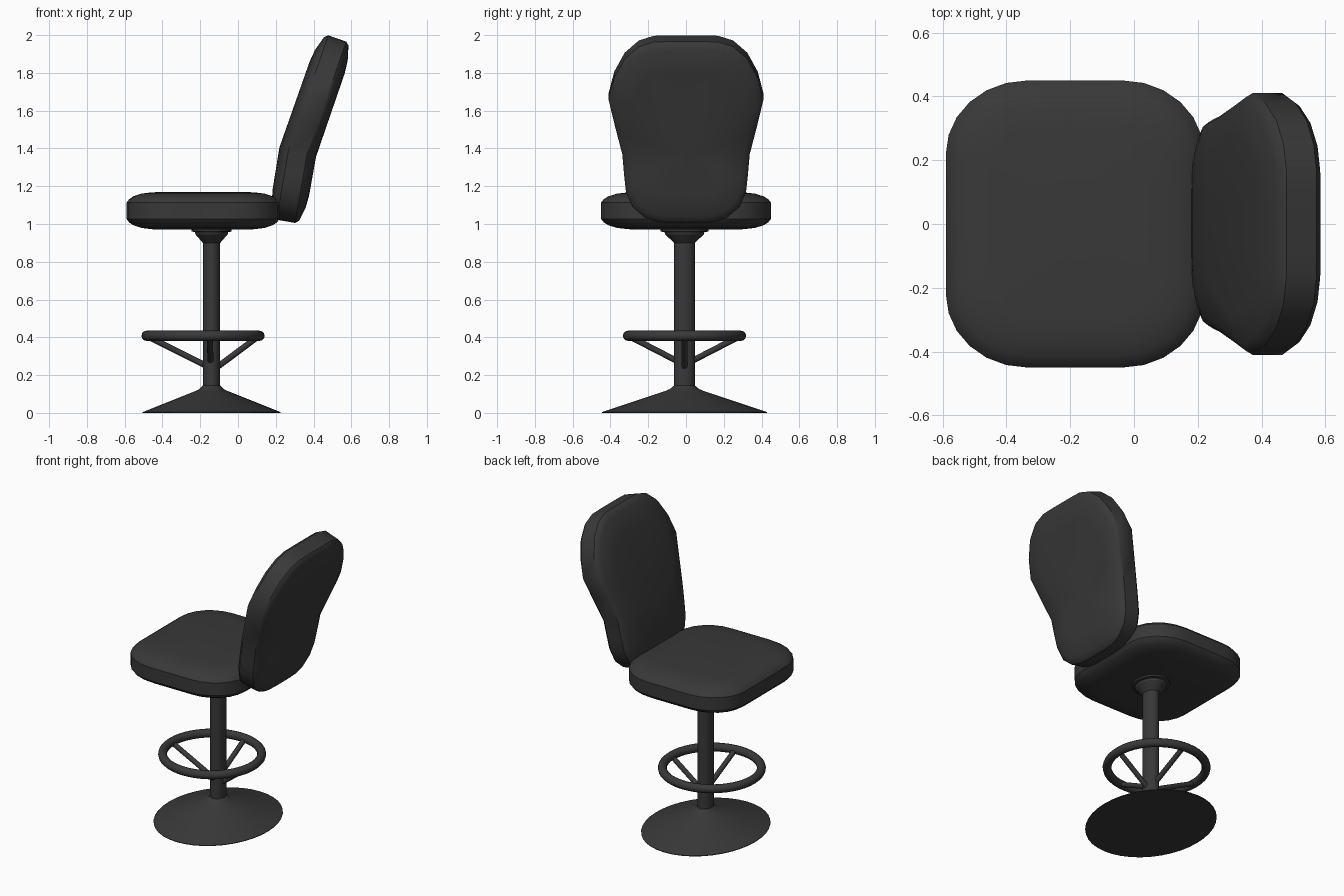
import bpy, bmesh, math
from mathutils import Vector

if "Cube" in bpy.data.objects:
    bpy.data.objects.remove(bpy.data.objects["Cube"])

dark = bpy.data.materials.new("dark_grey")
dark.diffuse_color = (0.04, 0.04, 0.04, 1)
dark.use_nodes = True
dark.node_tree.nodes["Principled BSDF"].inputs["Base Color"].default_value = dark.diffuse_color
CX, CY = -0.14, -0.008          # pedestal axis
RX = -0.185                     # foot ring centre


def finish(bm, name, angle=35):
    bmesh.ops.recalc_face_normals(bm, faces=bm.faces)
    me = bpy.data.meshes.new(name)
    bm.to_mesh(me)
    bm.free()
    ob = bpy.data.objects.new(name, me)
    bpy.context.collection.objects.link(ob)
    me.materials.append(dark)
    bpy.ops.object.select_all(action='DESELECT')
    bpy.context.view_layer.objects.active = ob
    ob.select_set(True)
    bpy.ops.object.shade_smooth_by_angle(angle=math.radians(angle))
    return ob


def skin(bm, rings, closed=False):
    n = len(rings[0])
    pairs = list(zip(rings, rings[1:])) + ([(rings[-1], rings[0])] if closed else [])
    for a, b in pairs:
        for i in range(n):
            j = (i + 1) % n
            bm.faces.new((a[i], a[j], b[j], b[i]))


def cushion(name, outline, centre, edge, place):
    """Padded slab: rings step inward from the outline while the depth grows."""
    prof = [(0, edge), (0.015, edge + 0.018), (0.04, 0.076), (0.09, 0.091), (0.16, 0.098)]
    prof = [(d, -h) for d, h in reversed(prof)] + prof
    bm = bmesh.new()
    c = Vector(centre)
    rings = []
    for d, h in prof:
        pts = [Vector(p) + (c - Vector(p)).normalized() * d for p in outline]
        rings.append([bm.verts.new(place(p.x, p.y, h)) for p in pts])
    skin(bm, rings)
    for ring, h in ((rings[0], -0.1), (rings[-1], 0.1)):
        mid = bm.verts.new(place(c.x, c.y, h))
        for i in range(len(ring)):
            bm.faces.new((ring[i], ring[(i + 1) % len(ring)], mid))
    return finish(bm, name)


# Seat: rounded rectangle cushion
seat_outline = []
for k in range(4):
    for i in range(7):
        a = math.pi / 2 * (k + i / 6)
        sx = 1 if k in (0, 3) else -1
        sy = 1 if k < 2 else -1
        seat_outline.append((sx * 0.15 + 0.255 * math.cos(a), sy * 0.22 + 0.23 * math.sin(a)))
cushion("seat", seat_outline, (0, 0), 0.043, lambda x, y, h: (RX + x, y, 1.07 + h))

# Backrest: mirrored outline, bent along a two-part spine
half = [(0.09, 1.982), (0.17, 1.98), (0.25, 1.955), (0.325, 1.89), (0.38, 1.79), (0.41, 1.675),
        (0.375, 1.53), (0.337, 1.38), (0.328, 1.27), (0.318, 1.18), (0.285, 1.1),
        (0.22, 1.043), (0.15, 1.019), (0.08, 1.014)]
BEND = 1.38


def on_spine(y, z, h):
    t = z - BEND
    slope = 0.25 if abs(t) < 0.005 else (0.348 if t > 0 else 0.17)
    x = 0.316 + t * (0.348 if t > 0 else 0.17)
    a = math.atan(slope)
    return (x + h * math.cos(a), y, z - h * math.sin(a))


back_outline = half + [(-y, z) for y, z in reversed(half)]
cushion("backrest", back_outline, (0, BEND), 0.05, on_spine)


# Pedestal: lathed base, column and collar, slightly oval
profile = [(0.365, 0), (0.365, 0.004), (0.085, 0.116), (0.065, 0.126), (0.046, 0.145),
           (0.046, 0.9), (0.085, 0.945), (0.088, 0.957), (0.105, 0.96), (0.105, 0.985)]
bm = bmesh.new()
N = 40
rings = [[bm.verts.new((CX + r * math.cos(2 * math.pi * i / N),
                        CY + 1.2 * r * math.sin(2 * math.pi * i / N), z)) for i in range(N)]
         for r, z in profile]
skin(bm, rings)
bm.faces.new(rings[0])
bm.faces.new(rings[-1])
finish(bm, "pedestal", 25)

# Foot ring
bm = bmesh.new()
rings = []
for i in range(48):
    a = 2 * math.pi * i / 48
    ring = []
    for j in range(12):
        b = 2 * math.pi * j / 12
        r = 0.299 + 0.027 * math.cos(b)
        ring.append(bm.verts.new((RX + r * math.cos(a), CY + r * math.sin(a),
                                  0.408 + 0.027 * math.sin(b))))
    rings.append(ring)
skin(bm, rings, closed=True)
finish(bm, "foot_ring", 60)

# Four struts from the column up to the foot ring
ends = {
    "left": ((-0.16, CY, 0.245), (RX - 0.29, CY, 0.403)),
    "right": ((-0.12, CY, 0.235), (RX + 0.29, CY, 0.403)),
    "front": ((-0.145, CY - 0.03, 0.27), (-0.15, CY - 0.288, 0.403)),
    "rear": ((-0.145, CY + 0.03, 0.27), (-0.15, CY + 0.288, 0.403)),
}
for side, (p, q) in ends.items():
    p, q = Vector(p), Vector(q)
    d = q - p
    bm = bmesh.new()
    bmesh.ops.create_cone(bm, cap_ends=True, segments=12, radius1=0.016, radius2=0.016,
                          depth=d.length)
    m = d.to_track_quat('Z', 'Y').to_matrix().to_4x4()
    m.translation = (p + q) / 2
    bmesh.ops.transform(bm, matrix=m, verts=bm.verts)
    finish(bm, "strut_" + side)
